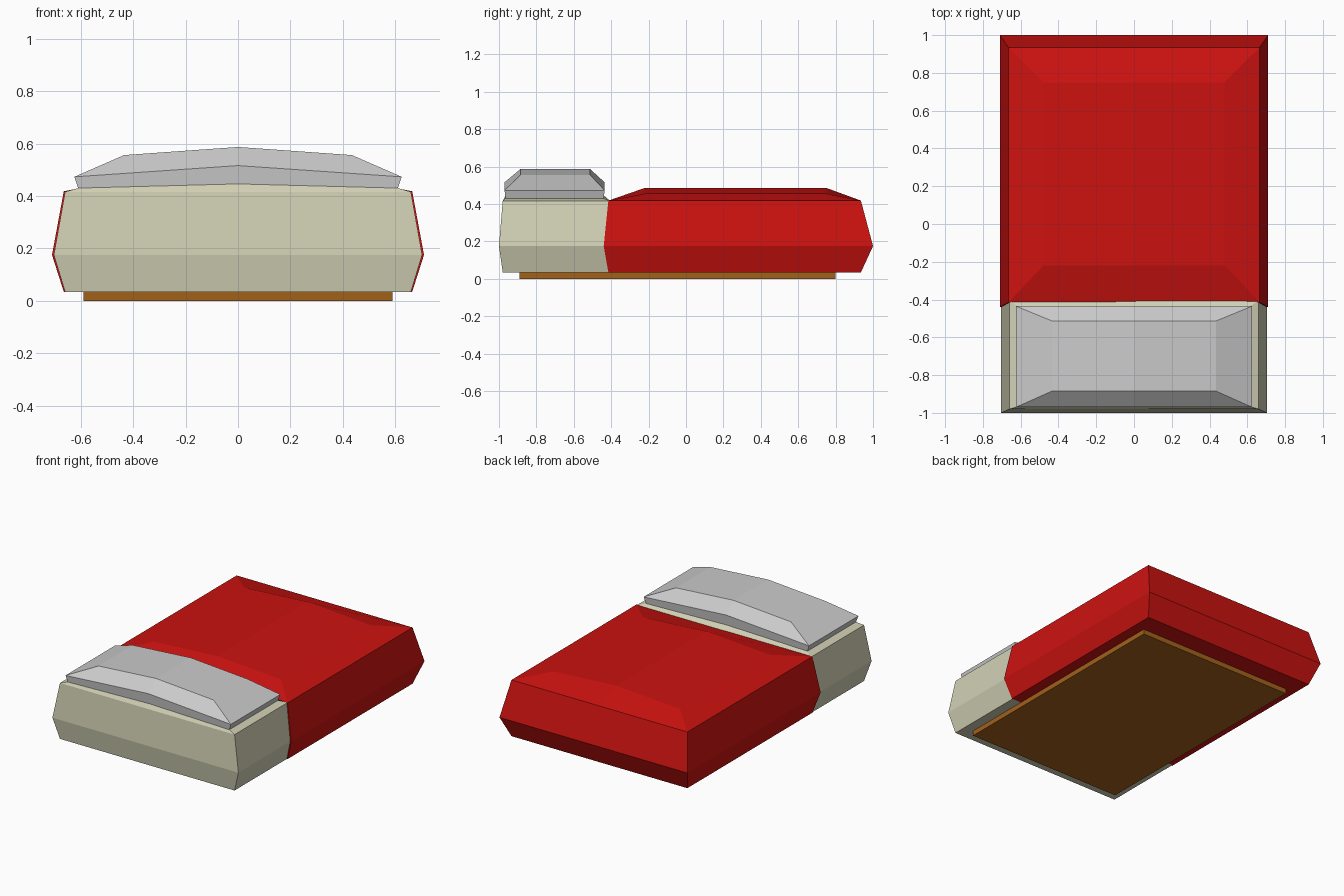
import bpy

if "Cube" in bpy.data.objects:
    bpy.data.objects.remove(bpy.data.objects["Cube"])


def material(name, rgb):
    m = bpy.data.materials.new(name)
    m.diffuse_color = (*rgb, 1)
    m.use_nodes = True
    m.node_tree.nodes["Principled BSDF"].inputs["Base Color"].default_value = m.diffuse_color
    return m


def loft(name, rings, mat=None):
    """Stack six-point rings (half width, y front, y back, z at sides, z at centre)."""
    verts, faces = [], []
    for w, y0, y1, zs, zc in rings:
        verts += [(-w, y0, zs), (0, y0, zc), (w, y0, zs),
                  (w, y1, zs), (0, y1, zc), (-w, y1, zs)]
    for r in range(len(rings) - 1):
        a, b = r * 6, r * 6 + 6
        for i in range(6):
            j = (i + 1) % 6
            faces.append((a + i, a + j, b + j, b + i))
    t = len(verts) - 6
    faces += [(0, 5, 4, 1), (1, 4, 3, 2),
              (t, t + 1, t + 4, t + 5), (t + 1, t + 2, t + 3, t + 4)]
    mesh = bpy.data.meshes.new(name)
    mesh.from_pydata(verts, [], faces)
    mesh.update()
    obj = bpy.data.objects.new(name, mesh)
    bpy.context.collection.objects.link(obj)
    if mat:
        mesh.materials.append(mat)
    return obj


red = material("red_cloth", (0.60, 0.006, 0.005))
cream = material("cream_sheet", (0.64, 0.63, 0.46))
wood = material("wood", (0.36, 0.12, 0.01))

# Low wooden plinth
loft("bed_base", [(0.59, -0.89, 0.80, 0, 0),
                  (0.59, -0.89, 0.80, 0.036, 0.036)], wood)

# Exposed head end of the mattress, rising to meet the pillow
loft("mattress", [(0.66, -0.98, -0.405, 0.034, 0.034),
                  (0.703, -1.00, -0.43, 0.175, 0.175),
                  (0.66, -0.98, -0.405, 0.416, 0.416),
                  (0.61, -0.965, -0.44, 0.43, 0.446)], cream)

# Blanket wrapped over the rest of the mattress
loft("blanket", [(0.665, -0.415, 0.935, 0.034, 0.034),
                 (0.71, -0.44, 1.00, 0.175, 0.175),
                 (0.665, -0.415, 0.935, 0.418, 0.418),
                 (0.48, -0.22, 0.75, 0.455, 0.486)], red)

# Wide pillow with a bevelled, gently ridged top
loft("pillow", [(0.61, -0.965, -0.44, 0.43, 0.446),
                (0.625, -0.97, -0.435, 0.473, 0.516),
                (0.435, -0.885, -0.513, 0.556, 0.587)])
